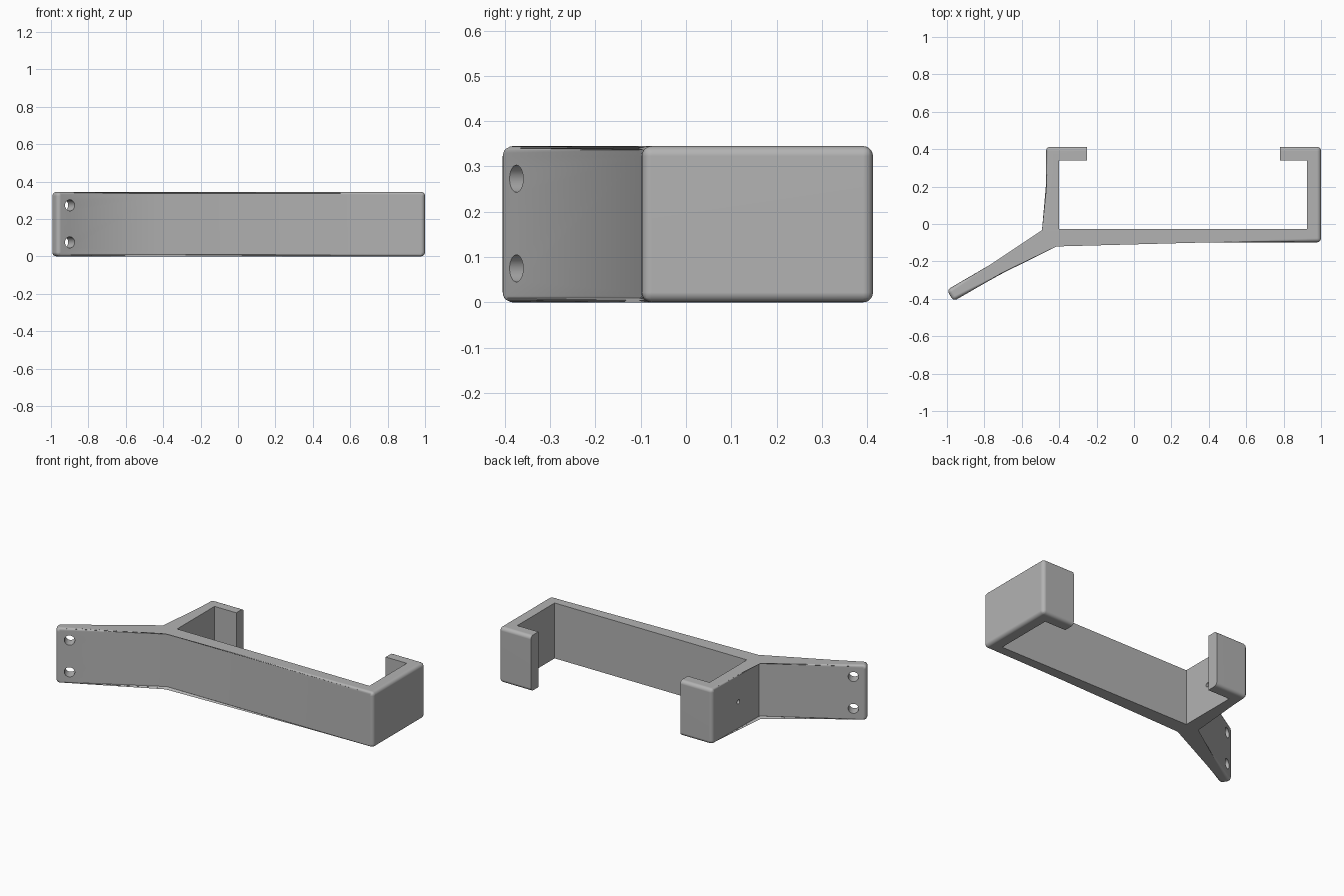
import bpy, bmesh, math
from mathutils import Vector, Matrix

cube = bpy.data.objects.get("Cube")
if cube:
    bpy.data.objects.remove(cube)

HEIGHT = 0.345
FILLET = 0.022

grey = bpy.data.materials.new("plain grey")
grey.use_nodes = True
colour = (0.45, 0.45, 0.45, 1)
grey.diffuse_color = colour
grey.node_tree.nodes["Principled BSDF"].inputs["Base Color"].default_value = colour

# Angled arm: direction, thickness and end corners
along = Vector((-math.cos(math.radians(30)), -0.5))
across = Vector((along.y, -along.x))
bend = Vector((-0.42, -0.098))
tip_front = bend + along * 0.63
tip_back = tip_front + across * 0.07
armpit = tip_back - along * ((-0.47 - tip_back.x) / -along.x)

# Outline: (point, round the upright edge here, round the rims up to the next point)
outline = [
    (bend, False, True),
    ((1.0, -0.098), True, True),
    ((1.0, 0.413), True, True),
    ((0.78, 0.413), False, False),
    ((0.78, 0.34), False, False),
    ((0.925, 0.34), False, False),
    ((0.925, -0.028), False, False),
    ((-0.4, -0.028), False, False),
    ((-0.4, 0.34), False, False),
    ((-0.25, 0.34), False, False),
    ((-0.25, 0.413), False, True),
    ((-0.47, 0.413), True, True),
    (armpit, False, True),
    (tip_back, True, True),
    (tip_front, True, True),
]

# Bracket body: extruded outline with rounded outer edges
bm = bmesh.new()
low = [bm.verts.new((p[0], p[1], 0)) for p, _, _ in outline]
high = [bm.verts.new((p[0], p[1], HEIGHT)) for p, _, _ in outline]
bm.faces.new(low[::-1])
bm.faces.new(high)
count = len(outline)
for i in range(count):
    j = (i + 1) % count
    bm.faces.new((low[i], low[j], high[j], high[i]))
rounded = []
for i, (_, upright, rim) in enumerate(outline):
    j = (i + 1) % count
    if upright:
        rounded.append(bm.edges.get((low[i], high[i])))
    if rim:
        rounded += [bm.edges.get((ring[i], ring[j])) for ring in (low, high)]
bmesh.ops.bevel(bm, geom=rounded, offset=FILLET, offset_type='OFFSET',
                segments=5, profile=0.5, affect='EDGES', clamp_overlap=True)
bmesh.ops.recalc_face_normals(bm, faces=bm.faces[:])
mesh = bpy.data.meshes.new("bracket")
bm.to_mesh(mesh)
bm.free()
mesh.materials.append(grey)
bracket = bpy.data.objects.new("bracket", mesh)
bpy.context.collection.objects.link(bracket)
bpy.ops.object.select_all(action='DESELECT')
bracket.select_set(True)
bpy.context.view_layer.objects.active = bracket


def drill(centre, axis, radius):
    """Cut a round hole through the bracket."""
    cm = bmesh.new()
    turn = Vector(axis).to_track_quat('Z', 'Y').to_matrix().to_4x4()
    bmesh.ops.create_cone(cm, cap_ends=True, segments=32, radius1=radius,
                          radius2=radius, depth=0.2,
                          matrix=Matrix.Translation(centre) @ turn)
    data = bpy.data.meshes.new("hole_cutter")
    cm.to_mesh(data)
    cm.free()
    data.materials.append(grey)
    cutter = bpy.data.objects.new("hole_cutter", data)
    cutter.hide_render = True
    bpy.context.collection.objects.link(cutter)
    cut = bracket.modifiers.new("hole", 'BOOLEAN')
    cut.operation = 'DIFFERENCE'
    cut.solver = 'EXACT'
    cut.object = cutter
    bpy.ops.object.modifier_apply(modifier=cut.name)
    bpy.data.objects.remove(cutter)


# Two screw holes in the arm and a small one in the side wall
screw = bend + along * 0.553 + across * 0.035
for z in (0.075, 0.273):
    drill((screw.x, screw.y, z), (across.x, across.y, 0), 0.03)
drill((-0.435, 0.155, HEIGHT / 2), (1, 0, 0), 0.013)

# Smooth fillets with flat faces kept flat
bpy.ops.object.shade_smooth_by_angle(angle=math.radians(30))
flat = bracket.modifiers.new("flat_faces", 'WEIGHTED_NORMAL')
flat.keep_sharp = True
